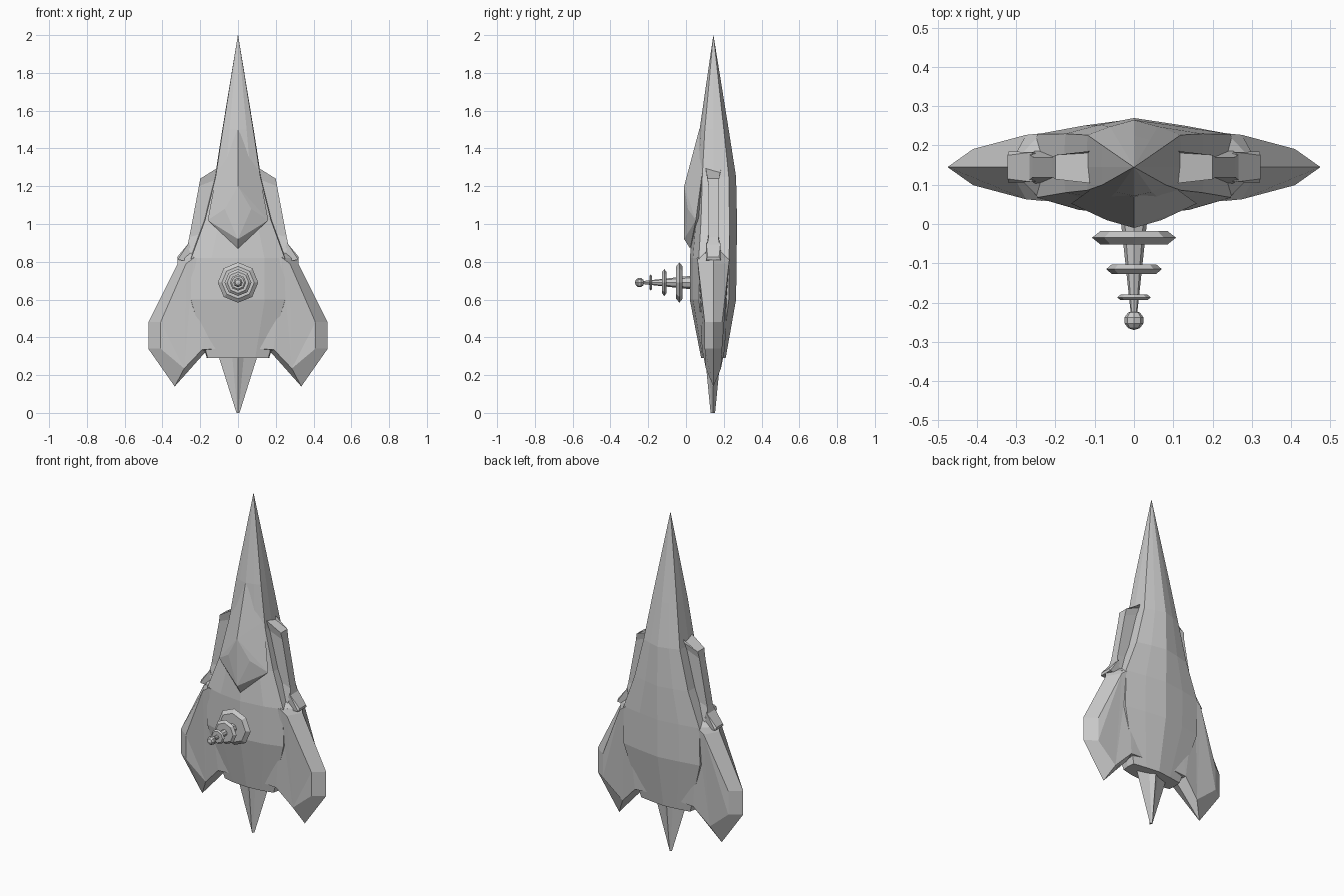
import bpy, bmesh, math

if "Cube" in bpy.data.objects:
    bpy.data.objects.remove(bpy.data.objects["Cube"])

MID = 0.145  # depth of the ship's centre plane


def finish(bm, name):
    bmesh.ops.remove_doubles(bm, verts=bm.verts, dist=0.0005)
    bmesh.ops.recalc_face_normals(bm, faces=bm.faces)
    me = bpy.data.meshes.new(name)
    bm.to_mesh(me)
    bm.free()
    ob = bpy.data.objects.new(name, me)
    bpy.context.collection.objects.link(ob)
    return ob


def loft(name, rings, triangulate=False):
    """Skin a list of equal-length rings and cap both ends."""
    bm = bmesh.new()
    vs = [[bm.verts.new(p) for p in r] for r in rings]
    n = len(rings[0])
    for a, b in zip(vs, vs[1:]):
        for i in range(n):
            j = (i + 1) % n
            bm.faces.new((a[i], a[j], b[j], b[i]))
    bm.faces.new(vs[0])
    bm.faces.new(vs[-1])
    if triangulate:
        bmesh.ops.triangulate(bm, faces=[f for f in bm.faces if len(f.verts) > 4])
    return finish(bm, name)


def solid(name, points):
    bm = bmesh.new()
    for p in points:
        bm.verts.new(p)
    res = bmesh.ops.convex_hull(bm, input=bm.verts)
    junk = {v for v in res["geom_interior"] if isinstance(v, bmesh.types.BMVert)}
    bmesh.ops.delete(bm, geom=list(junk), context='VERTS')
    return finish(bm, name)


def lathe_y(name, profile, z, sides=8):
    """Turn (radius, y) pairs around an axis parallel to y."""
    return loft(name, [[(r * math.cos(math.tau * i / sides), y,
                         z + r * math.sin(math.tau * i / sides))
                        for i in range(sides)] for r, y in profile])


def mirror_x(ob):
    m = ob.modifiers.new("Mirror", 'MIRROR')
    m.use_axis[0] = True
    m.use_clip = False


# Hull and nose: (z, half width, front y, back y)
levels = [(0.29, 0.165, 0.08, 0.21), (0.60, 0.257, 0.02, 0.265),
          (0.82, 0.255, 0.02, 0.268), (1.02, 0.18, 0.04, 0.27),
          (1.25, 0.122, 0.05, 0.265), (1.50, 0.083, 0.072, 0.226),
          (2.00, 0.0008, 0.1445, 0.1455)]
section = [(0, 1), (0.55, 0.87), (0.97, 0.62), (1, 0), (0.97, -0.68), (0.5, -0.86)]
rings = []
for z, w, f, b in levels:
    half = [(x * w, MID - k * (MID - f) if k > 0 else MID - k * (b - MID), z)
            for x, k in section]
    back = [(0, b, z)]
    rings.append(half + back + [(-x, y, q) for x, y, q in reversed(half[1:])])
loft("hull", rings)

# Faceted canopy overhanging the front
pts = [(0, 0.07, 1.5), (0, -0.01, 1.2), (0, -0.01, 0.92), (0, 0.022, 0.87), (0, 0.14, 1.1)]
for s in (1, -1):
    pts += [(s * 0.16, 0.052, 1.02), (s * 0.07, 0.01, 1.08), (s * 0.108, 0.09, 1.3)]
solid("canopy", pts)

# Wings: front outline, middle ridge outline, back outline
ridge = [(0.32, 0.82), (0.32, 0.79), (0.475, 0.48), (0.475, 0.34),
         (0.335, 0.14), (0.17, 0.325), (0.1, 0.33), (0.1, 0.82)]
plate = [(0.235, 0.82, 0.086), (0.275, 0.79, 0.082), (0.41, 0.48, 0.046),
         (0.41, 0.34, 0.046), (0.285, 0.235, 0.04), (0.19, 0.335, 0.06),
         (0.1, 0.34, 0.06), (0.1, 0.82, 0.088)]
wing = loft("wing", [[(x, MID - d, z) for x, z, d in plate],
                     [(x, MID, z) for x, z in ridge],
                     [(x, MID + d, z) for x, z, d in plate]], True)
mirror_x(wing)

# Spiked shoulders where pods meet wings
shoulder = solid("shoulder", [(0.32, MID, 0.82), (0.235, 0.06, 0.82), (0.235, 0.232, 0.82),
                              (0.2, 0.1, 0.88), (0.2, 0.19, 0.88), (0.15, MID, 0.82)])
mirror_x(shoulder)

# Side pods with flared ends
pod_path = [(0.06, 0.112, 1.295, 0.2, 1.24, 0.041, 0.031),
            (0.07, 0.13, 1.23, 0.207, 1.2, 0.026, 0.026),
            (0.1, 0.19, 0.95, 0.258, 0.93, 0.026, 0.026),
            (0.1, 0.25, 0.84, 0.268, 0.885, 0.042, 0.034)]
pod_rings = []
for x0, x1, z1, x2, z2, d1, d2 in pod_path:
    pod_rings.append([(x0, MID - d1, z1), (x1, MID - d1, z1), (x2, MID - d2, z2),
                      (x2, MID + d2, z2), (x1, MID + d1, z1), (x0, MID + d1, z1)])
pod = loft("side_pod", pod_rings)
mirror_x(pod)

# Outer shoulder spikes
spike = solid("shoulder_spike", [(0.32, MID - 0.04, 0.81), (0.32, MID + 0.04, 0.81),
                                 (0.322, MID - 0.03, 0.825), (0.322, MID + 0.03, 0.825),
                                 (0.26, MID - 0.038, 0.9), (0.26, MID + 0.038, 0.9),
                                 (0.22, MID - 0.03, 0.8), (0.22, MID + 0.03, 0.8)])
mirror_x(spike)

# Star-shaped tail cone
star = [(1, 0), (0.3, 0.55), (0, 1), (-0.3, 0.55), (-1, 0), (-0.3, -0.55), (0, -1), (0.3, -0.55)]
loft("tail_cone", [[(x * rx, MID - 0.003 + y * ry, z) for x, y in star]
                   for z, rx, ry in ((0.33, 0.112, 0.044), (0, 0.008, 0.012))])

# Front antenna: tapered rod, three bevelled discs and a ball
AZ = 0.69
lathe_y("antenna_rod", [(0.037, 0.04), (0.008, -0.23)], AZ)
for i, (y, r, t) in enumerate([(-0.035, 0.107, 0.017), (-0.115, 0.071, 0.012),
                               (-0.187, 0.043, 0.007)]):
    lathe_y(f"antenna_disc_{i + 1}", [(r * 0.8, y + t), (r, y), (r * 0.8, y - t)], AZ)
lathe_y("antenna_ball", [(max(0.0255 * math.sin(a), 0.0003), -0.2455 + 0.0245 * math.cos(a))
                         for a in (math.pi * k / 5 for k in range(6))], AZ)
